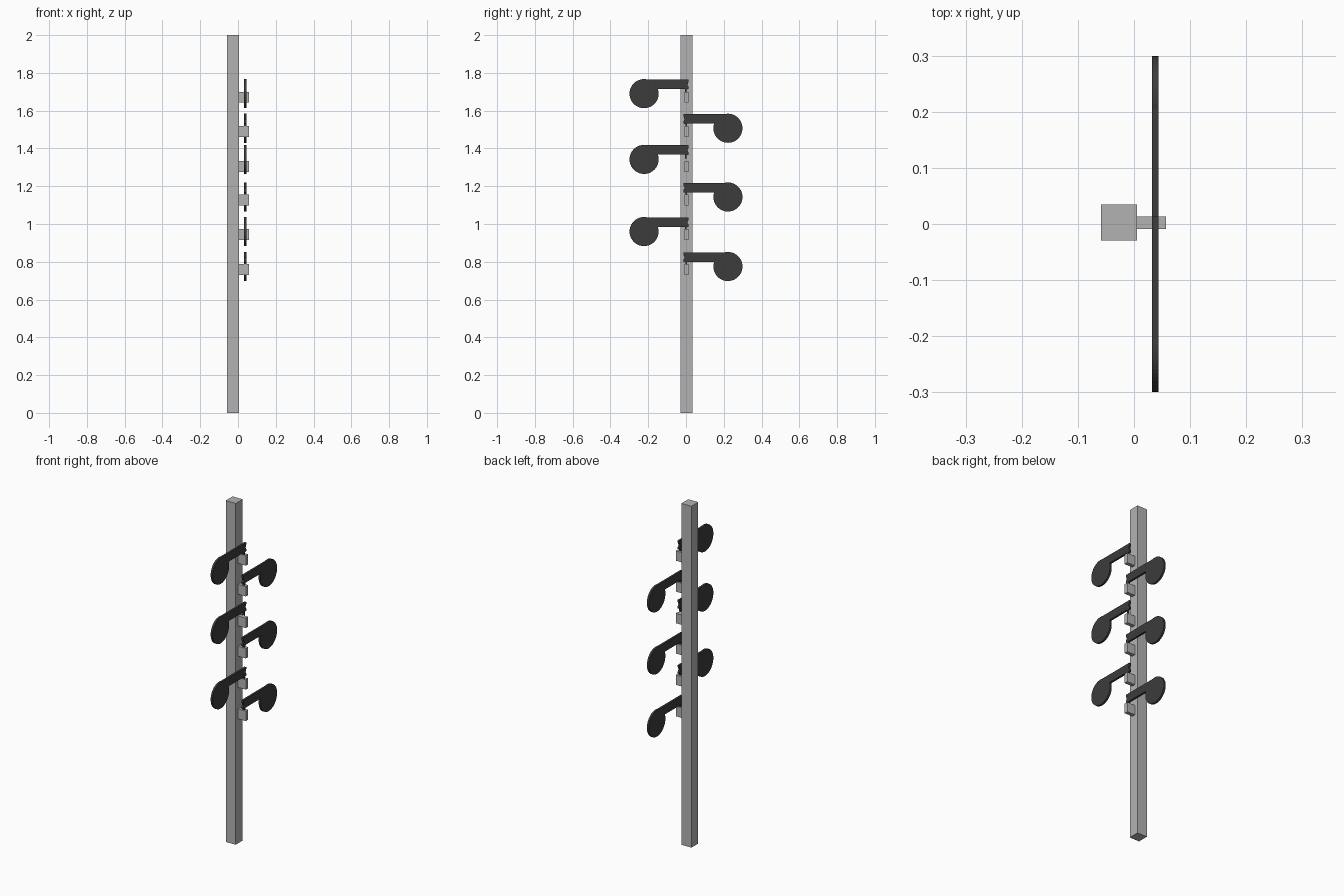
import bpy, bmesh, math

if "Cube" in bpy.data.objects:
    bpy.data.objects.remove(bpy.data.objects["Cube"])


def material(name, v):
    m = bpy.data.materials.new(name)
    m.diffuse_color = (v, v, v, 1)
    m.use_nodes = True
    m.node_tree.nodes["Principled BSDF"].inputs["Base Color"].default_value = m.diffuse_color
    return m


GREY = material("light grey", 0.45)
DARK = material("charcoal", 0.045)


def finish(name, bm, mat):
    bmesh.ops.recalc_face_normals(bm, faces=bm.faces)
    me = bpy.data.meshes.new(name)
    bm.to_mesh(me)
    bm.free()
    me.materials.append(mat)
    ob = bpy.data.objects.new(name, me)
    bpy.context.collection.objects.link(ob)


def box(name, lo, hi, mat):
    bm = bmesh.new()
    for v in bmesh.ops.create_cube(bm, size=1)["verts"]:
        v.co = [l + (c + 0.5) * (h - l) for c, l, h in zip(v.co, lo, hi)]
    finish(name, bm, mat)


def plate(name, outline, x0, x1, mat):
    """Extrude a (y, z) outline along x."""
    bm = bmesh.new()
    face = bm.faces.new([bm.verts.new((x0, y, z)) for y, z in outline])
    ext = bmesh.ops.extrude_face_region(bm, geom=[face])["geom"]
    for v in ext:
        if isinstance(v, bmesh.types.BMVert):
            v.co.x = x1
    finish(name, bm, mat)


# Square post
box("post", (-0.059, -0.029, 0), (0.005, 0.035, 2), GREY)

R = 0.077           # disc radius
CY = 0.222          # disc distance from the post axis
TOP, LOW = 0.075, 0.025   # arm edges above the disc centre


def paddle(name, side, zc):
    """Disc and notched arm cut as one flat plate."""
    a_low = math.asin(LOW / R)
    a_top = math.asin(TOP / R)
    n = 44
    sweep = 2 * math.pi - (a_top - a_low)
    # the disc, going round from the arm top to the arm underside
    pts = [(-CY + R * math.cos(a_top + sweep * i / n),
            R * math.sin(a_top + sweep * i / n)) for i in range(n + 1)]
    # arm underside, small hanging tab and notched end
    pts += [(-0.006, LOW), (-0.006, 0.005), (0.001, 0.0), (0.003, 0.022),
            (0.014, LOW), (0.014, 0.036), (0.007, 0.047), (0.014, 0.064),
            (0.014, TOP)]
    plate(name, [(-side * y, zc + z) for y, z in pts], 0.032, 0.044, DARK)


# Alternating paddles with a mounting block beneath each arm
DISC_Z = [1.69, 1.507, 1.342, 1.143, 0.96, 0.775]
BLOCK_Z = [1.671, 1.49, 1.305, 1.127, 0.944, 0.76]
for i, (dz, bz) in enumerate(zip(DISC_Z, BLOCK_Z)):
    paddle(f"paddle_{i + 1}", -1 if i % 2 == 0 else 1, dz)
    box(f"mount_block_{i + 1}", (0.005, -0.009, bz - 0.029),
        (0.057, 0.013, bz + 0.029), GREY)
